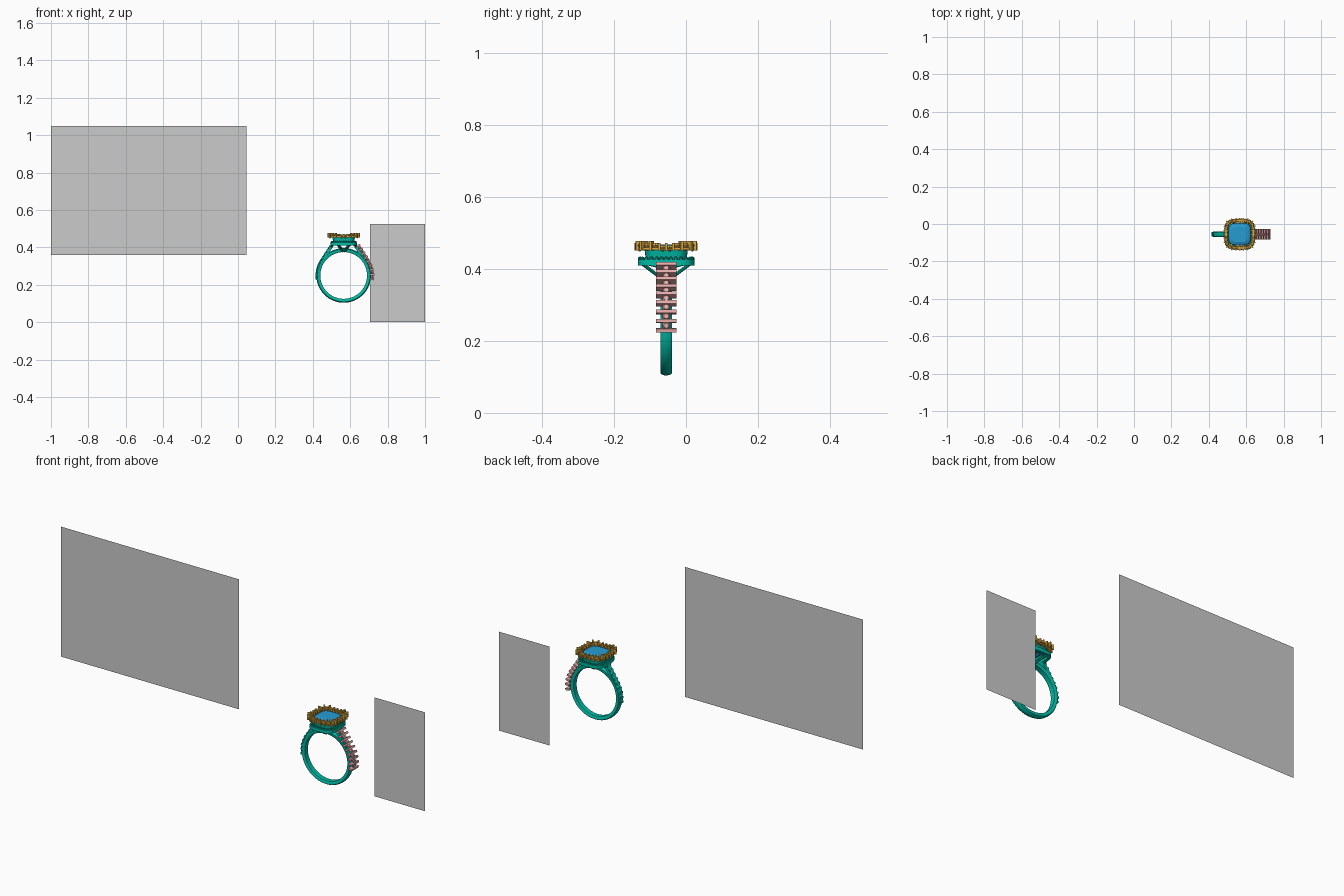
import bpy, bmesh, math
from mathutils import Matrix, Vector

if "Cube" in bpy.data.objects:
    bpy.data.objects.remove(bpy.data.objects["Cube"])

CX, CY, CZ = 0.565, -0.055, 0.25      # ring centre
R_OUT, R_IN = 0.146, 0.125
T0 = math.radians(33)                 # angle where the shoulder leaves the band


def material(name, rgb):
    m = bpy.data.materials.new(name)
    m.diffuse_color = (*rgb, 1)
    m.use_nodes = True
    m.node_tree.nodes["Principled BSDF"].inputs["Base Color"].default_value = m.diffuse_color
    return m


TEAL = material("teal", (0.0, 0.50, 0.38))
GOLD = material("gold", (0.72, 0.42, 0.06))
BLUE = material("blue", (0.02, 0.33, 0.65))
PINK = material("pink", (0.78, 0.40, 0.40))


def finish(bm, name, mat=None, smooth=False):
    bmesh.ops.recalc_face_normals(bm, faces=bm.faces)
    me = bpy.data.meshes.new(name)
    bm.to_mesh(me)
    bm.free()
    ob = bpy.data.objects.new(name, me)
    bpy.context.collection.objects.link(ob)
    if mat:
        me.materials.append(mat)
    if smooth:
        me.set_sharp_from_angle(angle=math.radians(40))
    return ob


def loft(bm, rings, close=False, caps=True):
    """Join equal-length point rings with quads."""
    vs = [[bm.verts.new(p) for p in r] for r in rings]
    n = len(vs[0])
    for i in range(len(vs) if close else len(vs) - 1):
        a, b = vs[i], vs[(i + 1) % len(vs)]
        for j in range(n):
            bm.faces.new((a[j], a[(j + 1) % n], b[(j + 1) % n], b[j])).smooth = True
    if caps and not close:
        bm.faces.new(vs[0])
        bm.faces.new(vs[-1])


def cushion(hx, hy, z, n=64):
    """Rounded square loop around the head."""
    pts = []
    for i in range(n):
        a = 2 * math.pi * i / n
        c, s = math.cos(a), math.sin(a)
        k = (abs(c) ** 4 + abs(s) ** 4) ** -0.25
        pts.append((CX + hx * c * k, CY + hy * s * k, z))
    return pts


def bar(bm, centre, u, v, w, size):
    """Box with its axes along u, v, w."""
    m = Matrix((u, v, w)).transposed().to_4x4()
    m.translation = centre
    bmesh.ops.create_cube(bm, size=1, matrix=m @ Matrix.Diagonal((*size, 1)))


def stone(bm, centre, axis, r, h):
    """Small faceted stone: tapered crown over a pointed pavilion."""
    rot = axis.to_track_quat('Z', 'Y').to_matrix().to_4x4()
    for r1, r2, off, d in ((r, r * 0.6, h * 0.2, h * 0.4), (r * 0.15, r, -h * 0.3, h * 0.6)):
        bmesh.ops.create_cone(bm, cap_ends=True, segments=8, radius1=r1, radius2=r2, depth=d,
                              matrix=Matrix.Translation(centre + axis * off) @ rot)


def rod(bm, a, b, r):
    a, b = Vector(a), Vector(b)
    d = b - a
    m = Matrix.Translation((a + b) / 2) @ d.to_track_quat('Z', 'Y').to_matrix().to_4x4()
    bmesh.ops.create_cone(bm, cap_ends=True, segments=8, radius1=r, radius2=r,
                          depth=d.length, matrix=m)


# Flat upright panels
def panel(name, x0, x1, y, z0, z1):
    bm = bmesh.new()
    bm.faces.new([bm.verts.new(p) for p in ((x0, y, z0), (x1, y, z0), (x1, y, z1), (x0, y, z1))])
    finish(bm, name)


panel("large_panel", -1.0, 0.045, CY, 0.36, 1.05)
panel("small_panel", 0.705, 1.0, 0.14, 0.0, 0.525)

# Ring band with bevelled outer edges
bm = bmesh.new()
section = ((R_IN, -.013), (R_IN + .003, -.0155), (R_OUT - .005, -.0155), (R_OUT - .001, -.009),
           (R_OUT, 0), (R_OUT - .001, .009), (R_OUT - .005, .0155), (R_IN + .003, .0155), (R_IN, .013))
rings = []
for i in range(72):
    a = 2 * math.pi * i / 72
    rings.append([(CX + r * math.cos(a), CY + y, CZ + r * math.sin(a)) for r, y in section])
loft(bm, rings, close=True)
finish(bm, "band", TEAL, True)


def outer_path(s, side):
    """Point, outward normal and tangent on the outer edge of band and shoulder."""
    a0 = math.radians(-9)
    a = min(a0 + s / R_OUT, T0)
    extra = max(0, s - (T0 - a0) * R_OUT)
    n = Vector((side * math.cos(a), 0, math.sin(a)))
    t = Vector((-side * math.sin(a), 0, math.cos(a)))
    return Vector((CX, CY, CZ)) + n * R_OUT + t * extra, n, t


# Straight shoulders leaving the band toward the head
Y = Vector((0, 1, 0))
for side, name in ((-1, "left_shoulder"), (1, "right_shoulder")):
    bm = bmesh.new()
    p, n, t = outer_path(0.155, side)
    bar(bm, p - n * 0.008, n, Y, t, (0.014, 0.028, 0.115))
    finish(bm, name, TEAL)

# Shoulder stones: wide prong rows on the right, small ones on the left
for side, name, mat, width, lift in ((1, "right_shoulder_stones", PINK, 0.057, 0.018),
                                     (-1, "left_shoulder_stones", TEAL, 0.026, 0.005)):
    bm = bmesh.new()
    for i in range(9):
        p, n, t = outer_path(0.004 + i * 0.0242, side)
        bar(bm, p + n * (lift / 2 - .002), n, Y, t, (lift + .004, width, 0.010))
        if i < 8:
            p, n, t = outer_path(0.016 + i * 0.0242, side)
            stone(bm, p + n * lift * 0.4, n, 0.012, lift)
            bar(bm, p + n * lift * 0.2, n, Y, t, (lift * 0.5, 0.010, 0.016))
    finish(bm, name, mat)

# Gallery frame and collar under the centre stone
for name, prof in (("gallery_frame", ((.056, .065, .410), (.070, .079, .410),
                                      (.070, .079, .427), (.056, .065, .427))),
                   ("stone_collar", ((.040, .040, .422), (.055, .056, .422),
                                     (.060, .060, .452), (.053, .053, .452)))):
    bm = bmesh.new()
    loft(bm, [cushion(*q) for q in prof], close=True)
    finish(bm, name, TEAL, True)

# Beads along the gallery frame
bm = bmesh.new()
for p in cushion(.064, .073, .429, 36):
    bmesh.ops.create_icosphere(bm, subdivisions=1, radius=0.006, matrix=Matrix.Translation(p))
finish(bm, "gallery_beads", TEAL)

# Struts from the band top up to the gallery and collar
bm = bmesh.new()
for sx in (-1, 1):
    for sy in (-1, 1):
        rod(bm, (CX + sx * .004, CY + sy * .018, .378), (CX + sx * .034, CY + sy * .066, .414), .005)
        rod(bm, (CX + sx * .004, CY + sy * .012, .388), (CX + sx * .040, CY + sy * .040, .428), .005)
        rod(bm, (CX + sx * .066, CY + sy * .012, .405), (CX + sx * .060, CY + sy * .055, .416), .005)
finish(bm, "gallery_struts", TEAL)

# Cushion-cut centre stone
bm = bmesh.new()
loft(bm, [cushion(h, h, z, 24) for h, z in
          ((.004, .412), (.035, .434), (.058, .452), (.060, .456), (.054, .463), (.042, .468))])
for f in bm.faces:
    f.smooth = False
finish(bm, "centre_stone", BLUE)

# Halo: radial prong bars with stones between them, dipping mid-side
bm = bmesh.new()
path = [Vector(p) for p in cushion(.073, .073, .465, 48)]
for i, p in enumerate(path):
    d = p - Vector((CX, CY, .465))
    dip = 0.006 if min(abs(d.x), abs(d.y)) < 0.03 else 0.0
    t = (path[(i + 1) % 48] - path[i - 1]).normalized()
    out = Vector((t.y, -t.x, 0))
    up = Vector((0, 0, 1))
    if i % 2:
        stone(bm, p - up * dip, up, 0.011, 0.017)
    else:
        bar(bm, p - up * dip / 2, out, t, up, (0.029, 0.007, 0.026 - dip))
finish(bm, "halo_stones", GOLD)
bm = bmesh.new()
loft(bm, [cushion(h, h, z) for h, z in ((.063, .453), (.080, .453), (.080, .460), (.063, .460))],
     close=True)
finish(bm, "halo_frame", GOLD, True)
